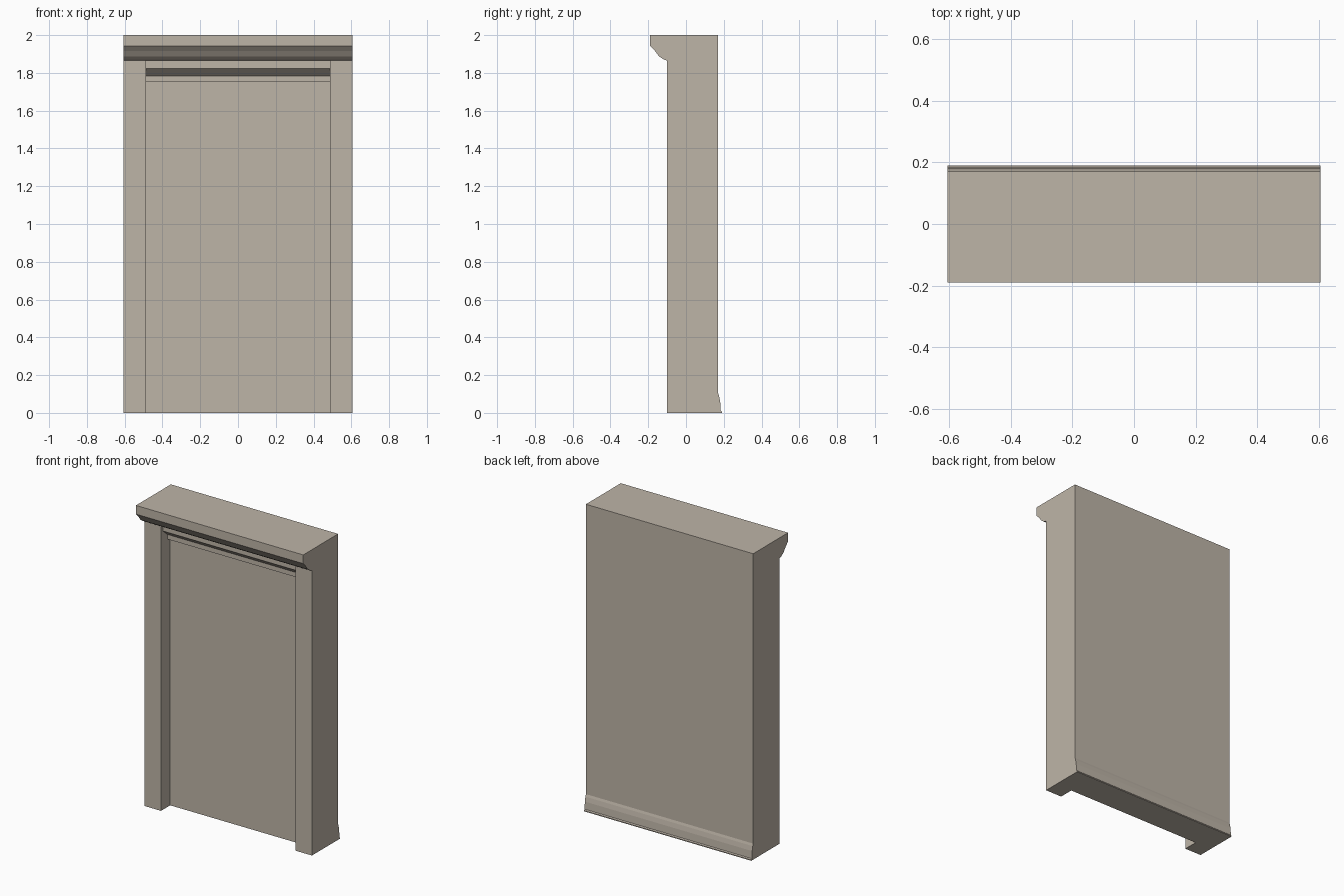
import bpy
import bmesh

if "Cube" in bpy.data.objects:
    bpy.data.objects.remove(bpy.data.objects["Cube"], do_unlink=True)

HALF = 0.605      # half of the full width
OPENING = 0.487   # half of the recess width
FRONT, PANEL, BACK = -0.1, -0.005, 0.17
TOP, CORNICE_BASE = 2.0, 1.865

stone = bpy.data.materials.new("warm_stone")
stone.use_nodes = True
colour = (0.515, 0.46, 0.39, 1)
stone.diffuse_color = colour
stone.node_tree.nodes["Principled BSDF"].inputs["Base Color"].default_value = colour


def extrude_profile(name, profile, x0, x1):
    """Sweep a closed (y, z) profile along x."""
    bm = bmesh.new()
    face = bm.faces.new([bm.verts.new((x0, y, z)) for y, z in profile])
    ext = bmesh.ops.extrude_face_region(bm, geom=[face])
    moved = [v for v in ext["geom"] if isinstance(v, bmesh.types.BMVert)]
    bmesh.ops.translate(bm, verts=moved, vec=(x1 - x0, 0, 0))
    bmesh.ops.recalc_face_normals(bm, faces=bm.faces[:])
    mesh = bpy.data.meshes.new(name)
    bm.to_mesh(mesh)
    bm.free()
    mesh.materials.append(stone)
    obj = bpy.data.objects.new(name, mesh)
    bpy.context.collection.objects.link(obj)
    return obj


def rect(y0, y1, z0, z1):
    return [(y0, z0), (y1, z0), (y1, z1), (y0, z1)]


# Wall slab with a moulded skirting along the back foot
extrude_profile("wall_with_skirting", [
    (PANEL, 0), (0.19, 0), (0.19, 0.006), (0.184, 0.012), (0.181, 0.06),
    (0.175, 0.09), (BACK, 0.105), (BACK, TOP), (PANEL, TOP)], -HALF, HALF)

# Side pilasters framing the recess
for side, x0, x1 in (("right", -HALF, -OPENING), ("left", OPENING, HALF)):
    extrude_profile(side + "_pilaster", rect(FRONT, PANEL, 0, CORNICE_BASE), x0, x1)

# Overhanging cornice with a coved underside
extrude_profile("cornice", [
    (PANEL, TOP), (-0.19, TOP), (-0.19, 1.943), (-0.165, 1.917), (-0.143, 1.888),
    (-0.122, 1.873), (FRONT, CORNICE_BASE), (PANEL, CORNICE_BASE)], -HALF, HALF)

# Stepped lintel moulding at the head of the recess
extrude_profile("lintel_moulding", [
    (PANEL, CORNICE_BASE), (-0.08, CORNICE_BASE), (-0.08, 1.822),
    (-0.035, 1.783), (-0.035, 1.752), (PANEL, 1.752)], -OPENING, OPENING)
